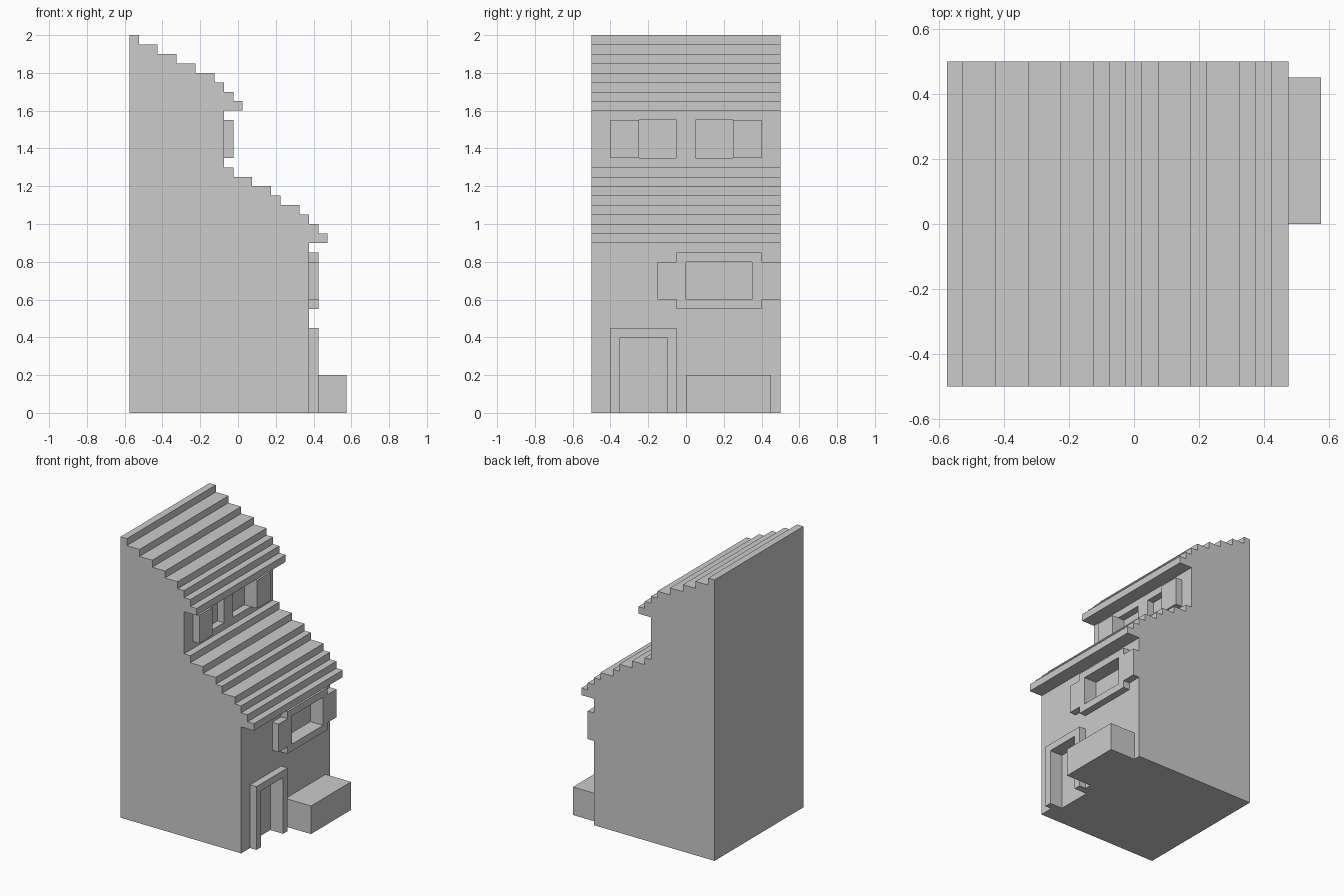
import bpy, bmesh
from mathutils import Vector

if "Cube" in bpy.data.objects:
    bpy.data.objects.remove(bpy.data.objects["Cube"])


def prism(name, points, direction):
    """Extrude a closed 3D outline along a direction."""
    bm = bmesh.new()
    face = bm.faces.new([bm.verts.new(p) for p in points])
    ext = bmesh.ops.extrude_face_region(bm, geom=[face], use_keep_orig=True)
    verts = [g for g in ext["geom"] if isinstance(g, bmesh.types.BMVert)]
    bmesh.ops.translate(bm, verts=verts, vec=Vector(direction))
    bmesh.ops.recalc_face_normals(bm, faces=bm.faces)
    mesh = bpy.data.meshes.new(name)
    bm.to_mesh(mesh)
    bm.free()
    obj = bpy.data.objects.new(name, mesh)
    bpy.context.collection.objects.link(obj)
    return obj


def box(name, x0, x1, y0, y1, z0, z1):
    outline = [(x0, y0, z0), (x0, y1, z0), (x0, y1, z1), (x0, y0, z1)]
    return prism(name, outline, (x1 - x0, 0, 0))


def cut(obj, cutter):
    mod = obj.modifiers.new(cutter.name, 'BOOLEAN')
    mod.operation = 'DIFFERENCE'
    mod.solver = 'EXACT'
    mod.object = cutter
    cutter.hide_render = True
    cutter.hide_set(True)


def roof_steps(x, z, edges):
    """Stair profile descending 0.05 after each tread edge."""
    pts = []
    for x in edges:
        pts += [(x, z), (x, z - 0.05)]
        z -= 0.05
    return pts


# Front wall planes of the two storeys, trim thickness and recess depth
LOWER, UPPER, T = 0.375, -0.075, 0.05

# House body: side profile with two stepped roofs
profile = [(-0.575, 0), (-0.575, 2)]
profile += roof_steps(0, 2.0, [-0.525, -0.425, -0.325, -0.225, -0.125, -0.075, -0.025, 0.025])[1:]
profile.insert(2, (-0.525, 2.0))
profile += [(UPPER, 1.6), (UPPER, 1.3)]
profile += roof_steps(0, 1.3, [-0.025, 0.075, 0.175, 0.225, 0.325, 0.375, 0.425, 0.475])
profile += [(LOWER, 0.9), (LOWER, 0)]
house = prism("house_body", [(x, -0.5, z) for x, z in profile], (0, 1, 0))

# Upper windows with one outer shutter each
for side, s in (("left", -1), ("right", 1)):
    ya, yb = sorted((s * 0.05, s * 0.25))
    cut(house, box(f"upper_window_cutter_{side}", UPPER - T, UPPER + 0.1, ya, yb, 1.35, 1.55))
    ya, yb = sorted((s * 0.25, s * 0.4))
    box(f"upper_shutter_{side}", UPPER, UPPER + T, ya, yb, 1.35, 1.55)

# Lower window surround with shutters, opening cut through into the wall
yc = 0.175
quarter = [(0.325, 0.1), (0.225, 0.1), (0.225, 0.15)]
top = quarter + [(-y, z) for y, z in reversed(quarter)]
outline = top + [(-y, -z) for y, z in top]
surround = prism("lower_window_surround",
                 [(LOWER, yc + y, 0.7 + z) for y, z in outline], (T, 0, 0))
window = box("lower_window_cutter", LOWER - T, LOWER + 0.1, 0, 0.35, 0.6, 0.8)
cut(house, window)
cut(surround, window)

# Door frame and recessed doorway
frame = box("door_frame", LOWER, LOWER + T, -0.4, -0.05, 0, 0.45)
door = box("door_cutter", LOWER - T, LOWER + 0.1, -0.35, -0.1, -0.1, 0.4)
cut(house, door)
cut(frame, door)

# Planter against the front wall
box("planter", LOWER, 0.575, 0, 0.45, 0, 0.2)
